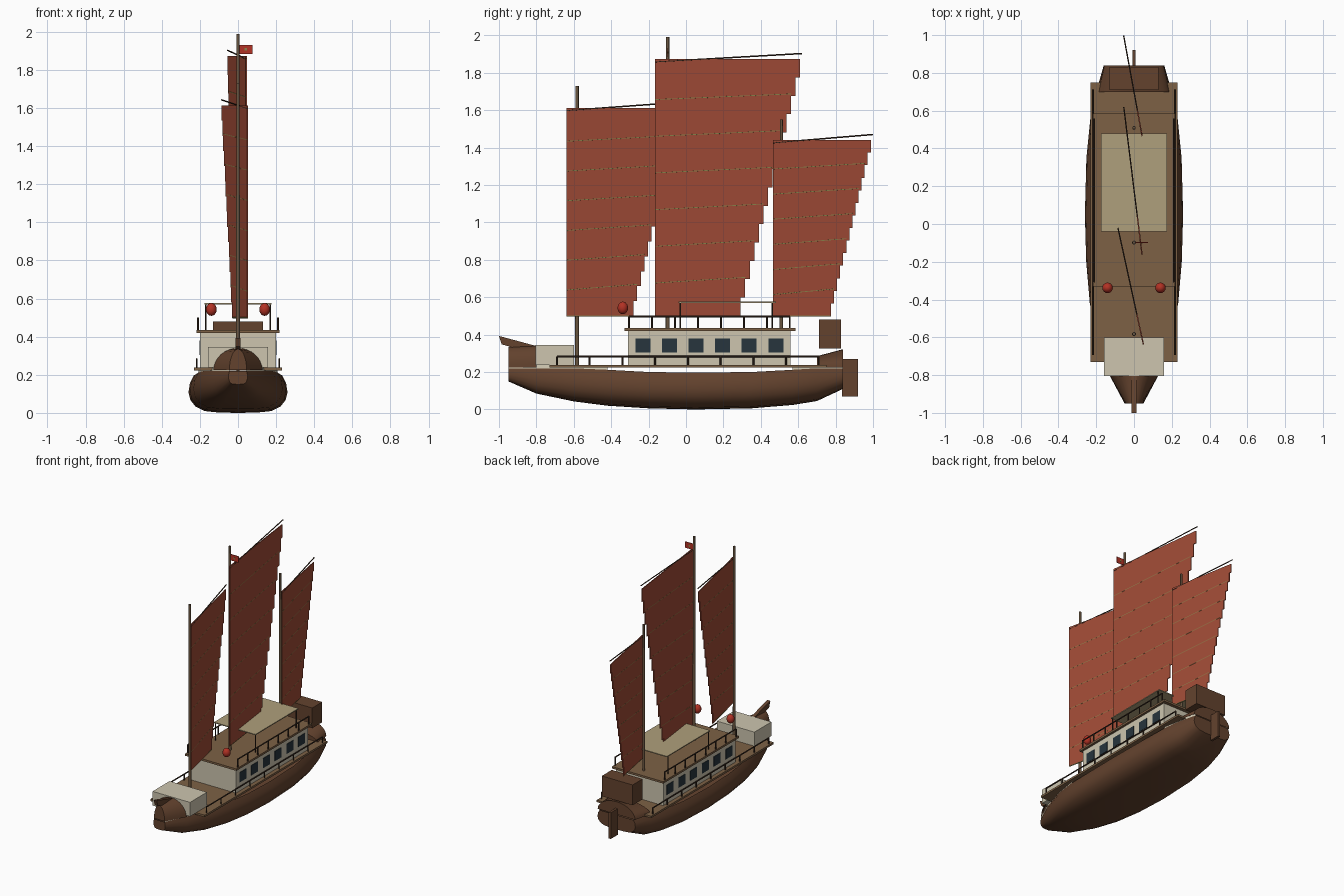
import bpy, bmesh, math
from mathutils import Vector

if "Cube" in bpy.data.objects:
    bpy.data.objects.remove(bpy.data.objects["Cube"])


def material(name, r, g, b):
    m = bpy.data.materials.new(name)
    m.use_nodes = True
    m.diffuse_color = (r, g, b, 1)
    m.node_tree.nodes["Principled BSDF"].inputs["Base Color"].default_value = (r, g, b, 1)
    return m


SAIL = material("rust sailcloth", .35, .07, .037)
HULL = material("hull brown", .125, .055, .027)
DECK = material("deck tan", .205, .12, .06)
CREAM = material("cream paint", .61, .56, .43)
CANVAS = material("khaki canopy", .43, .35, .2)
GLASS = material("window slate", .02, .035, .047)
RED = material("lantern red", .45, .032, .018)
RAIL = material("dark rail wood", .045, .025, .015)
BAMBOO = material("bamboo olive", .26, .22, .07)
MAST = material("mast wood", .14, .09, .05)


def finish(name, bm, mat, smooth=False):
    bmesh.ops.recalc_face_normals(bm, faces=bm.faces)
    mesh = bpy.data.meshes.new(name)
    bm.to_mesh(mesh)
    bm.free()
    mesh.materials.append(mat)
    ob = bpy.data.objects.new(name, mesh)
    bpy.context.collection.objects.link(ob)
    if smooth:
        bpy.ops.object.select_all(action='DESELECT')
        ob.select_set(True)
        bpy.context.view_layer.objects.active = ob
        bpy.ops.object.shade_smooth_by_angle(angle=math.radians(40))
    return ob


def box(name, mat, x0, x1, y0, y1, z0, z1):
    bm = bmesh.new()
    bmesh.ops.create_cube(bm, size=1)
    for v in bm.verts:
        v.co = ((x0, x1)[v.co.x > 0], (y0, y1)[v.co.y > 0], (z0, z1)[v.co.z > 0])
    return finish(name, bm, mat)


def rod(name, mat, a, b, r, sides=8, tip=1):
    a, b = Vector(a), Vector(b)
    bm = bmesh.new()
    bmesh.ops.create_cone(bm, cap_ends=True, segments=sides, radius1=r, radius2=r * tip, depth=(b - a).length)
    turn = (b - a).to_track_quat('Z', 'Y')
    for v in bm.verts:
        v.co = turn @ v.co + (a + b) / 2
    return finish(name, bm, mat, sides > 6)


def loft(name, mat, rings, caps=()):
    bm = bmesh.new()
    rows = [[bm.verts.new(p) for p in ring] for ring in rings]
    for a, b in zip(rows, rows[1:]):
        for i in range(len(a) - 1):
            bm.faces.new((a[i], a[i + 1], b[i + 1], b[i]))
    for c in caps:
        bm.faces.new(rows[c])
    return finish(name, bm, mat, True)


# Hull: station = y, half width, keel height, sheer height
stations = [(-.95, .05, .15, .22), (-.8, .13, .085, .22), (-.6, .2, .043, .22),
            (-.42, .234, .02, .212), (-.2, .253, .006, .2), (.05, .26, 0, .197),
            (.35, .252, .006, .2), (.57, .23, .024, .212), (.7, .2, .045, .22), (.84, .16, .11, .22)]
profile = [(.4, .01), (.68, .05), (.86, .17), (.96, .34), (1, .55), (.97, .8), (.89, 1)]


def section(y, w, keel, top):
    half = [(x * w, y, keel + f * (top - keel)) for x, f in profile]
    return [(-x, b, c) for x, b, c in reversed(half)] + [(0, y, keel)] + half


loft("hull", HULL, [section(*s) for s in stations], (0, -1))

# Cream strakes at both ends of the sheer
for end, part in (("bow", stations[:4]), ("stern", stations[7:])):
    for side in (-1, 1):
        rings = [[(side * w * .89, y, top), (side * w * .87, y, .237)] for y, w, k, top in part]
        loft(end + "_strake", CREAM, rings)


# Rounded raised ends
def arch(y, w, top, base=.225):
    return [(w * math.cos(a), y, base + (top - base) * math.sin(a))
            for a in (math.pi * i / 16 for i in range(17))]


loft("bow_hood", HULL, [arch(-.95, .045, .335), arch(-.8, .13, .34)], (0, -1))
loft("stern_hood", HULL, [arch(.7, .19, .285), arch(.84, .158, .322)], (0, -1))
stem = box("stem_beam", HULL, -.013, .013, -1, -.79, .34, .385)
for v in stem.data.vertices:
    v.co.z -= .27 * (v.co.y + 1) - .008
    v.co.y += .015 * (v.co.z < .36 and v.co.y < -.9)

# Deck, fore locker, stern box, rudder
box("deck", DECK, -.23, .23, -.73, .75, .223, .238)
box("fore_locker", CREAM, -.158, .158, -.805, -.6, .237, .345)
box("stern_box", HULL, -.13, .13, .71, .83, .325, .48)
box("rudder", HULL, -.009, .009, .835, .92, .07, .27)

# Cabin with roof and windows
box("cabin", CREAM, -.2, .2, -.31, .56, .237, .42)
box("cabin_roof", DECK, -.217, .217, -.33, .585, .42, .435)
for side in (-1, 1):
    for i in range(6):
        y = -.23 + i * .142
        x0, x1 = sorted((side * .198, side * .203))
        box("cabin_window", GLASS, x0, x1, y - .04, y + .04, .305, .38)


# Railings along both sides
def railing(name, x, y0, y1, z0, z1, count):
    for side in (-1, 1):
        rod(name + "_bar", RAIL, (side * x, y0, z1), (side * x, y1, z1), .005, 6)
        for i in range(count):
            y = y0 + (y1 - y0) * i / (count - 1)
            rod(name + "_post", RAIL, (side * x, y, z0), (side * x, y, z1), .005, 6)


railing("deck_rail", .217, -.69, .71, .235, .283, 9)
railing("roof_rail", .21, -.305, .555, .433, .497, 8)

# Canopy on thin posts
box("canopy", CANVAS, -.175, .175, -.04, .48, .57, .577)
for x in (-.17, .17):
    for y in (-.03, .46):
        rod("canopy_post", RAIL, (x, y, .433), (x, y, .572), .004, 6)

# Lanterns
for x in (-.14, .14):
    bm = bmesh.new()
    bmesh.ops.create_uvsphere(bm, u_segments=16, v_segments=10, radius=.028)
    for v in bm.verts:
        v.co = (v.co.x + x, v.co.y - .338, v.co.z * 1.2 + .543)
    finish("lantern", bm, RED, True)


# Battened sail with a stepped trailing edge
def sail(name, luff, leech_x, leech_low, leech_high, z0, z1, panels=7):
    steps = panels * 2
    lx, ly = luff
    slope = (leech_x - lx) / (leech_high - ly)

    def at(y, z, off=0):
        return Vector((lx + slope * (y - ly) + off, y, z))

    def leech(i):
        return leech_low + (leech_high - leech_low) * i / (steps - 1)

    outline = [(ly, z1), (ly, z0)]
    for i in range(steps):
        for k in (i, i + 1):
            outline.append((leech(i), z0 + (z1 - z0) * k / steps))
    bm = bmesh.new()
    face = bm.faces.new([bm.verts.new(at(y, z, -.003)) for y, z in outline])
    new = bmesh.ops.extrude_face_region(bm, geom=[face])["geom"]
    bmesh.ops.translate(bm, vec=(.006, 0, 0), verts=[g for g in new if isinstance(g, bmesh.types.BMVert)])
    finish(name, bm, SAIL)
    rise = .045
    for p in range(1, panels):
        z = z0 + (z1 - z0) * p / panels
        rod(name + "_batten", BAMBOO, at(ly, z - .02), at(leech(2 * p - 1), z + .01), .0037, 6)
    rod(name + "_yard", RAIL, at(ly, z1 - .015), at(leech_high + .01, z1 - .015 + rise), .004, 6)
    rod(name + "_boom", BAMBOO, at(ly, z0), at(leech_low, z0), .004, 6)


sail("fore_sail", (.05, -.638), -.083, -.28, -.03, .5, 1.613)
sail("main_sail", (.043, -.165), -.053, .292, .61, .5, 1.873)
sail("mizzen_sail", (.043, .465), -.053, .775, .988, .5, 1.44)

# Masts
rod("fore_mast", MAST, (0, -.582, .23), (0, -.582, 1.73), .011, 10, .8)
rod("main_mast", MAST, (0, -.098, .23), (0, -.098, 1.99), .011, 10, .8)
rod("mizzen_mast", MAST, (0, .51, .23), (0, .51, 1.55), .01, 10, .8)

# Flag at the main masthead
box("flag", RED, .005, .075, -.1, -.096, 1.885, 1.932)
box("flag_emblem", BAMBOO, .033, .046, -.102, -.094, 1.902, 1.915)
